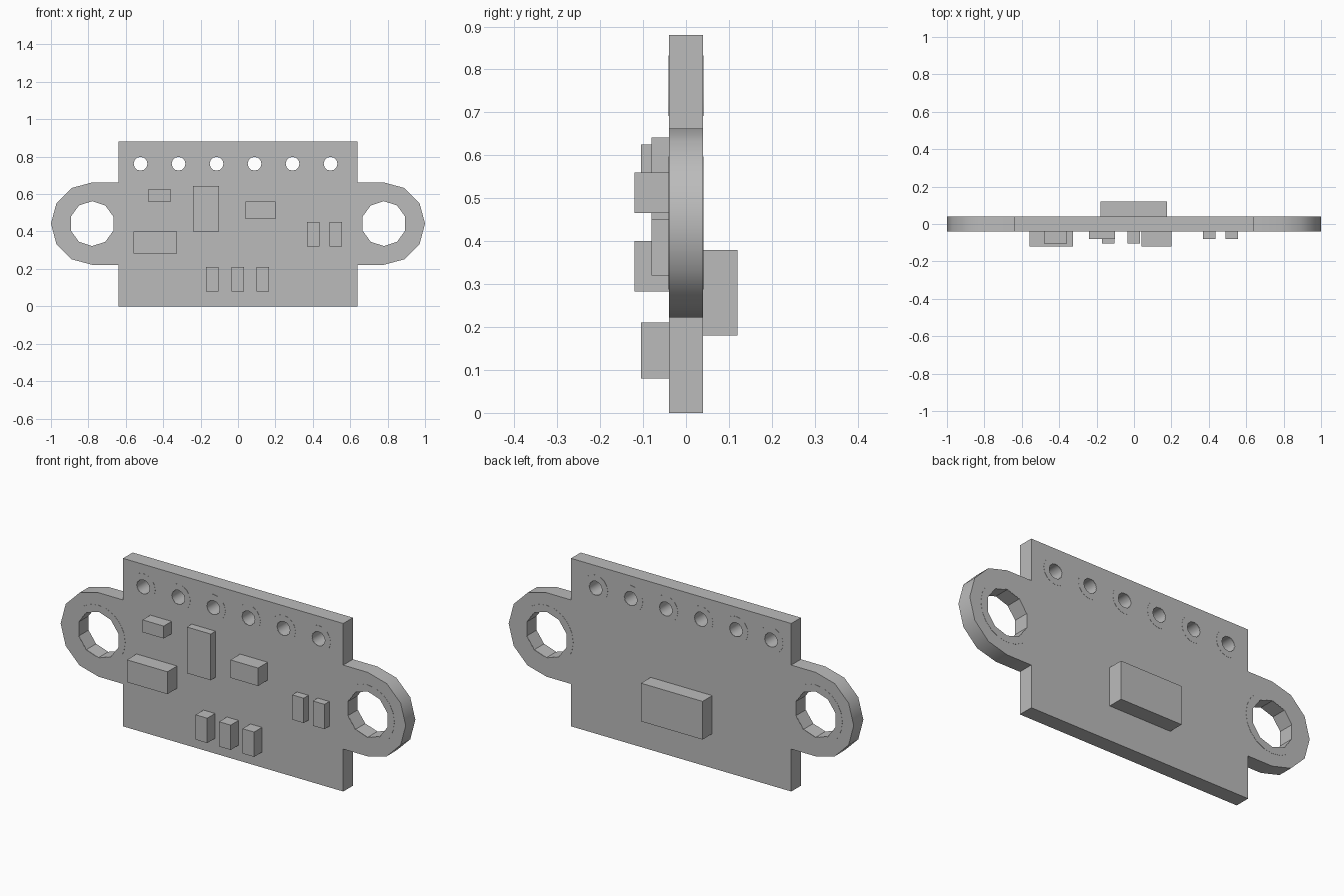
import bpy, bmesh, math

if "Cube" in bpy.data.objects:
    bpy.data.objects.remove(bpy.data.objects["Cube"])

grey = bpy.data.materials.new("plain grey")
grey.diffuse_color = (0.5, 0.5, 0.5, 1)
grey.use_nodes = True
grey.node_tree.nodes["Principled BSDF"].inputs["Base Color"].default_value = grey.diffuse_color


def circle(cx, cz, r, n, start=90):
    return [(cx + r * math.cos(math.radians(start + 360 * i / n)),
             cz + r * math.sin(math.radians(start + 360 * i / n))) for i in range(n)]


def plate(name, outlines, y, half):
    """Filled x-z outlines (inner ones become holes) with thickness along y."""
    cu = bpy.data.curves.new(name, 'CURVE')
    cu.dimensions, cu.fill_mode, cu.extrude = '2D', 'BOTH', half
    for pts in outlines:
        s = cu.splines.new('POLY')
        s.points.add(len(pts) - 1)
        for p, (x, z) in zip(s.points, pts):
            p.co = (x, z, 0, 1)
        s.use_cyclic_u = True
    ob = bpy.data.objects.new(name, cu)
    bpy.context.collection.objects.link(ob)
    ob.location.y = y
    ob.rotation_euler.x = math.pi / 2
    bpy.ops.object.select_all(action='DESELECT')
    bpy.context.view_layer.objects.active = ob
    ob.select_set(True)
    bpy.ops.object.convert(target='MESH')
    ob = bpy.context.object
    bm = bmesh.new()
    bm.from_mesh(ob.data)
    bmesh.ops.remove_doubles(bm, verts=bm.verts, dist=1e-5)
    bmesh.ops.recalc_face_normals(bm, faces=bm.faces)
    bm.to_mesh(ob.data)
    bm.free()
    ob.data.materials.clear()
    ob.data.materials.append(grey)
    bpy.ops.object.shade_smooth_by_angle(angle=math.radians(31))
    return ob


def box(name, x0, x1, y0, y1, z0, z1):
    bpy.ops.mesh.primitive_cube_add(size=1, location=((x0 + x1) / 2, (y0 + y1) / 2, (z0 + z1) / 2))
    ob = bpy.context.object
    ob.name = name
    ob.scale = (x1 - x0, y1 - y0, z1 - z0)
    ob.data.materials.append(grey)


# circuit board with rounded mounting ears and drilled holes
T, W, EAR_X, EAR_Z = 0.04, 0.638, 0.78, 0.442
arc = circle(EAR_X, EAR_Z, 0.22, 12, -90)[:7]
right = [(W, 0), (W, arc[0][1])] + arc + [(W, arc[-1][1]), (W, 0.88)]
outline = right + [(-x, z) for x, z in reversed(right)]
pins = [(-0.521 + 0.2032 * i, 0.762) for i in range(6)]
ears = [(-EAR_X, EAR_Z), (EAR_X, EAR_Z)]
plate("circuit_board",
      [outline] + [circle(x, z, 0.037, 12) for x, z in pins]
      + [circle(x, z, 0.12, 10) for x, z in ears], 0, T)

# very thin solder rings around the holes, on both faces
for y in (-T - 0.0003, T + 0.0003):
    for x, z in pins:
        plate("pin_pad", [circle(x, z, 0.07, 16), circle(x, z, 0.038, 12)], y, 0.0006)
    for x, z in ears:
        plate("ear_pad", [circle(x, z, 0.155, 20), circle(x, z, 0.121, 10)], y, 0.0006)

# front components: x0, x1, z0, z1, front y
parts = [
    ("small_upper_chip", -0.48, -0.357, 0.56, 0.625, -0.105),
    ("tall_chip", -0.24, -0.102, 0.40, 0.642, -0.08),
    ("wide_upper_block", 0.04, 0.20, 0.466, 0.56, -0.12),
    ("wide_lower_block", -0.56, -0.325, 0.283, 0.40, -0.12),
]
parts += [("side_component", x, x + 0.067, 0.32, 0.45, -0.08) for x in (0.37, 0.49)]
parts += [("bottom_component", x, x + 0.067, 0.08, 0.21, -0.105) for x in (-0.172, -0.036, 0.10)]
for name, x0, x1, z0, z1, y in parts:
    box(name, x0, x1, y, -T + 0.002, z0, z1)

# single chip on the back
box("back_chip", -0.18, 0.177, T - 0.002, 0.12, 0.18, 0.38)
